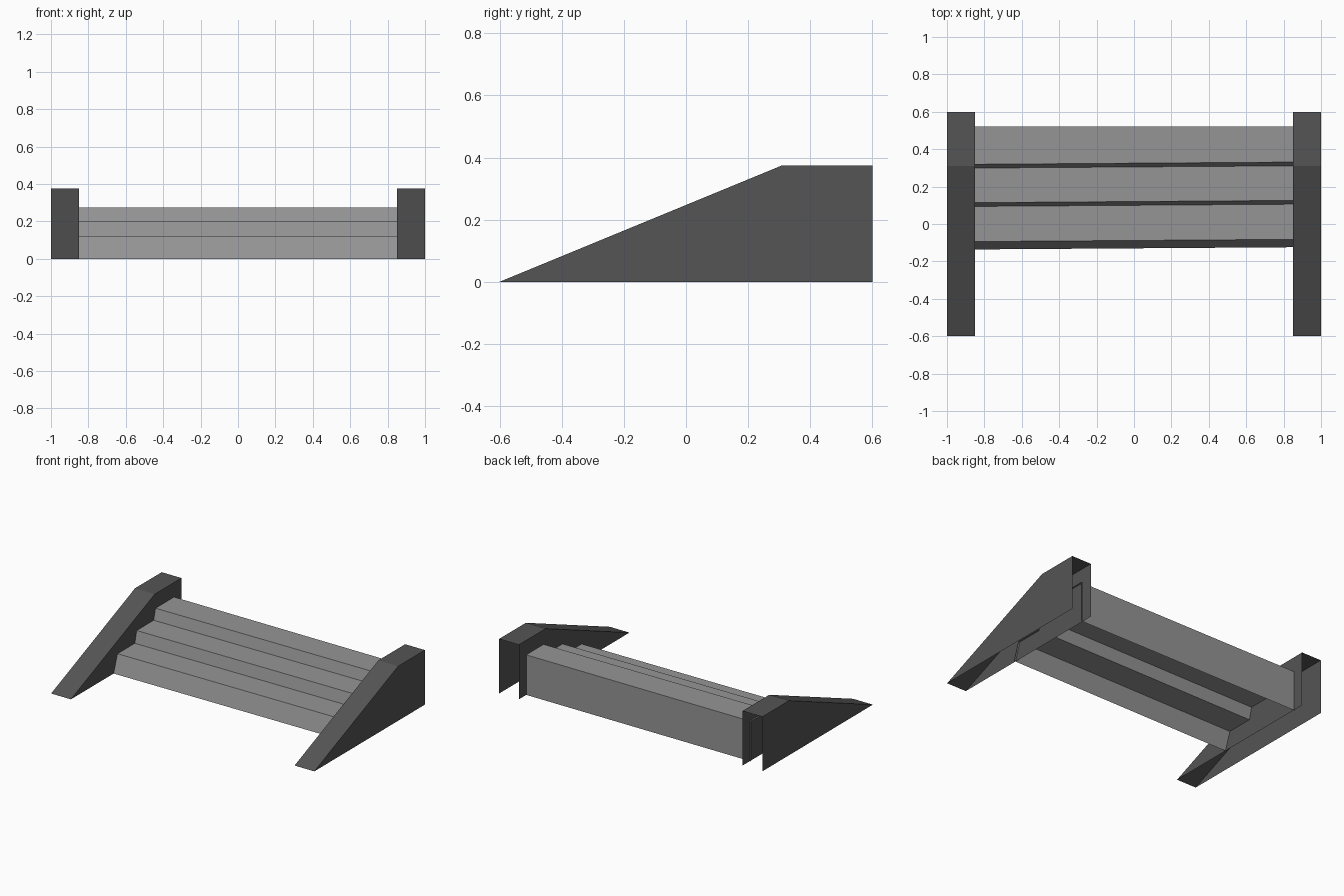
import bpy

cube = bpy.data.objects.get("Cube")
if cube:
    bpy.data.objects.remove(cube)


def make_material(name, value):
    mat = bpy.data.materials.new(name)
    mat.use_nodes = True
    colour = (value, value, value, 1)
    mat.diffuse_color = colour
    mat.node_tree.nodes["Principled BSDF"].inputs["Base Color"].default_value = colour
    return mat


def make_object(name, verts, faces, mat):
    mesh = bpy.data.meshes.new(name)
    mesh.from_pydata(verts, [], faces)
    mesh.materials.append(mat)
    obj = bpy.data.objects.new(name, mesh)
    bpy.context.collection.objects.link(obj)
    return obj


dark = make_material("dark grey", 0.09)
light = make_material("light grey", 0.30)

# Side walls: hollow shells, open at the bottom and back
wall = [(-0.6, 0), (0.31, 0.375), (0.6, 0.375), (0.6, 0)]
n = len(wall)
for name, x0, x1 in (("right_side_wall", -1, -0.85), ("left_side_wall", 0.85, 1)):
    verts = [(x, y, z) for x in (x0, x1) for y, z in wall]
    cheeks = [tuple(reversed(range(n))), tuple(range(n, 2 * n))]
    covers = [(i, i + n, i + n + 1, i + 1) for i in range(2)]
    # Outward winding for both cheeks and the sloped and flat covers
    make_object(name, verts, [f[::-1] for f in cheeks] + covers, dark)

# Steps: one folded sheet with leaning risers, slightly skewed along its length
steps = [(-0.13, 0), (-0.088, 0.12), (0.1, 0.12), (0.12, 0.2),
         (0.305, 0.2), (0.325, 0.275), (0.52, 0.275), (0.52, 0)]
m = len(steps)
half, skew = 0.86, 0.006
verts = []
for side in (-1, 1):
    for i, (y, z) in enumerate(steps):
        verts.append((side * half, y + (skew * side if i < m - 2 else 0), z))
make_object("steps", verts, [(i, i + m, i + m + 1, i + 1) for i in range(m - 1)], light)
